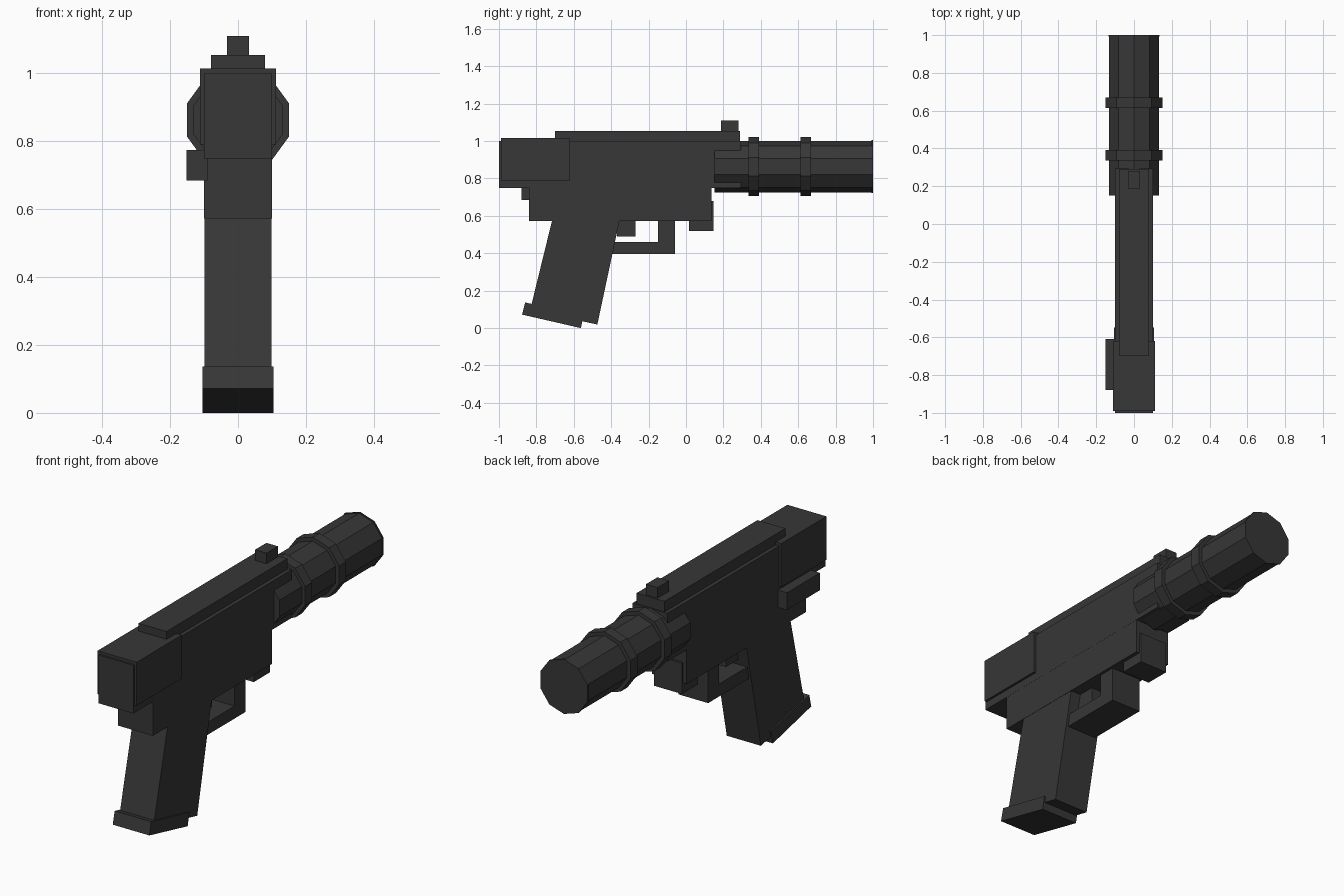
import bpy, bmesh, math
from mathutils import Vector

old = bpy.data.objects.get("Cube")
if old:
    bpy.data.objects.remove(old, do_unlink=True)

mat = bpy.data.materials.new("charcoal")
mat.use_nodes = True
color = (0.038, 0.038, 0.038, 1)
mat.diffuse_color = color
mat.node_tree.nodes["Principled BSDF"].inputs["Base Color"].default_value = color


def prism(name, outline, direction):
    """Extrude a closed 3D outline along a direction into a flat-shaded solid."""
    bm = bmesh.new()
    face = bm.faces.new([bm.verts.new(p) for p in outline])
    grown = bmesh.ops.extrude_face_region(bm, geom=[face], use_keep_orig=True)
    bmesh.ops.translate(bm, vec=Vector(direction),
                        verts=[g for g in grown["geom"] if isinstance(g, bmesh.types.BMVert)])
    bmesh.ops.recalc_face_normals(bm, faces=bm.faces)
    mesh = bpy.data.meshes.new(name)
    bm.to_mesh(mesh)
    bm.free()
    mesh.materials.append(mat)
    obj = bpy.data.objects.new(name, mesh)
    bpy.context.collection.objects.link(obj)
    return obj


def side_shape(name, yz, x0, x1):
    return prism(name, [(x0, y, z) for y, z in yz], (x1 - x0, 0, 0))


def box(name, y0, y1, z0, z1, half, x0=None):
    left = -half if x0 is None else x0
    return side_shape(name, [(y0, z0), (y1, z0), (y1, z1), (y0, z1)], left, half)


def tube(name, y0, y1, radius, sides=10, height=0.863):
    steps = [math.tau * i / sides for i in range(sides)]
    return prism(name, [(radius * math.sin(a), y0, height + radius * math.cos(a))
                        for a in steps], (0, y1 - y0, 0))


# Upper body, rear block and top rail
box("upper_body", -1.0, 0.295, 0.75, 1.0, 0.1)
box("rear_block", -0.99, -0.62, 0.79, 1.015, 0.112)
box("top_rail", -0.70, 0.29, 0.99, 1.055, 0.08)
box("front_sight", 0.187, 0.28, 1.05, 1.11, 0.033)

# Lower frame with its side tab and front mount
box("lower_frame", -0.84, 0.137, 0.573, 0.752, 0.0995)
box("side_tab", -0.88, -0.61, 0.685, 0.775, -0.09, x0=-0.152)
box("front_mount", 0.015, 0.147, 0.52, 0.68, 0.08)

# Slanted grip and its foot
side_shape("grip", [(-0.705, 0.62), (-0.346, 0.62), (-0.474, 0.019), (-0.833, 0.098)],
           -0.098, 0.098)
side_shape("grip_foot", [(-0.86, 0.137), (-0.876, 0.072), (-0.562, 0.0), (-0.548, 0.067)],
           -0.105, 0.105)

# Trigger and guard
box("trigger", -0.37, -0.27, 0.49, 0.60, 0.04)
side_shape("trigger_guard", [(-0.42, 0.395), (-0.06, 0.395), (-0.06, 0.60),
                             (-0.15, 0.60), (-0.15, 0.46), (-0.42, 0.46)], -0.085, 0.085)

# Ten-sided barrel with two rings and a thin end lip
tube("barrel", 0.152, 0.995, 0.138)
for label, start in (("rear", 0.335), ("front", 0.613)):
    tube(label + "_ring", start, start + 0.056, 0.158)
tube("end_lip", 0.992, 1.0, 0.142)
